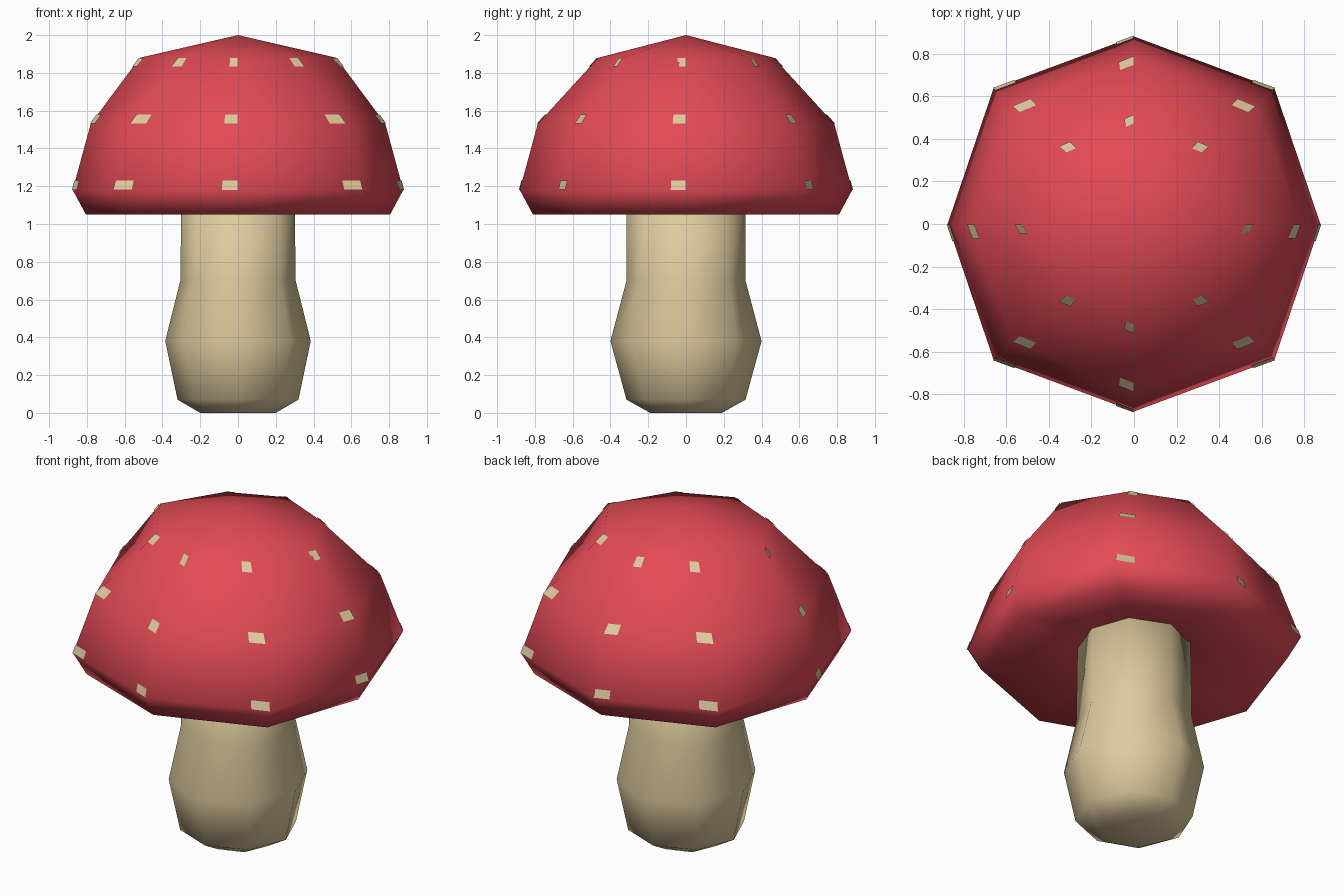
import bpy
from mathutils import Vector

if "Cube" in bpy.data.objects:
    bpy.data.objects.remove(bpy.data.objects["Cube"])


def material(name, color):
    m = bpy.data.materials.new(name)
    m.diffuse_color = (*color, 1)
    m.use_nodes = True
    m.node_tree.nodes["Principled BSDF"].inputs["Base Color"].default_value = m.diffuse_color
    return m


def add_object(name, verts, faces, mat, smooth=True):
    me = bpy.data.meshes.new(name)
    me.from_pydata(verts, [], faces)
    me.materials.append(mat)
    ob = bpy.data.objects.new(name, me)
    bpy.context.collection.objects.link(ob)
    for p in me.polygons:
        p.use_smooth = smooth
    return ob


def octagon(x, y, dx, dy, z):
    """Eight points, counter-clockwise from +x: x / y on the axes, (dx, dy) on the diagonals."""
    return [Vector(p) for p in ((x, 0, z), (dx, dy, z), (0, y, z), (-dx, dy, z),
                                (-x, 0, z), (-dx, -dy, z), (0, -y, z), (dx, -dy, z))]


def loft(name, rings, bottom_z, top_z, mat):
    """Skin octagon rings from bottom to top and close both ends with fans."""
    verts = [v for r in rings for v in r]
    faces = [(i * 8 + k, i * 8 + (k + 1) % 8, (i + 1) * 8 + (k + 1) % 8, (i + 1) * 8 + k)
             for i in range(len(rings) - 1) for k in range(8)]
    b, t, last = len(verts), len(verts) + 1, (len(rings) - 1) * 8
    verts += [Vector((0, 0, bottom_z)), Vector((0, 0, top_z))]
    for k in range(8):
        n = (k + 1) % 8
        faces += [(b, n, k), (t, last + k, last + n)]
    return add_object(name, verts, faces, mat)


red = material("cap_red", (0.76, 0.068, 0.092))
cream = material("stem_cream", (0.73, 0.59, 0.34))

# Stem
loft("stem", [octagon(*r) for r in (
    (0.20, 0.19, 0.14, 0.14, 0.0),
    (0.32, 0.315, 0.23, 0.225, 0.07),
    (0.385, 0.40, 0.275, 0.27, 0.38),
    (0.305, 0.315, 0.225, 0.225, 0.70),
    (0.30, 0.315, 0.22, 0.22, 1.17))], 0.0, 1.17, cream)

# Cap with a hollowed underside
cap = [octagon(*r) for r in (
    (0.30, 0.31, 0.22, 0.22, 1.165),
    (0.805, 0.81, 0.605, 0.585, 1.05),
    (0.875, 0.88, 0.66, 0.635, 1.18),
    (0.78, 0.785, 0.57, 0.55, 1.53),
    (0.52, 0.465, 0.315, 0.33, 1.88))]
loft("cap", cap, 1.17, 2.0, red)

# Spots: small patches on the cap facets beside each corner
toward = (-1, 1, 1, -1, 1, 1, -1, -1)
verts, faces = [], []
for ring, v0, v1 in ((2, 0.0, 0.14), (3, 0.0, 0.13), (3, 0.86, 0.99)):
    lo, hi = cap[ring], cap[ring + 1]
    for k in range(8):
        n = (k + toward[k]) % 8
        width = 0.15 if k % 2 else 0.125
        pts = [lo[k].lerp(hi[k], v).lerp(lo[n].lerp(hi[n], v), u)
               for u, v in ((0, v0), (width, v0), (width, v1), (0, v1))]
        if toward[k] < 0:
            pts.reverse()
        normal = (pts[1] - pts[0]).cross(pts[2] - pts[0]).normalized()
        base = len(verts)
        verts += [p + normal * 0.005 for p in pts]
        faces.append(tuple(range(base, base + 4)))
add_object("cap_spots", verts, faces, cream, smooth=False)
